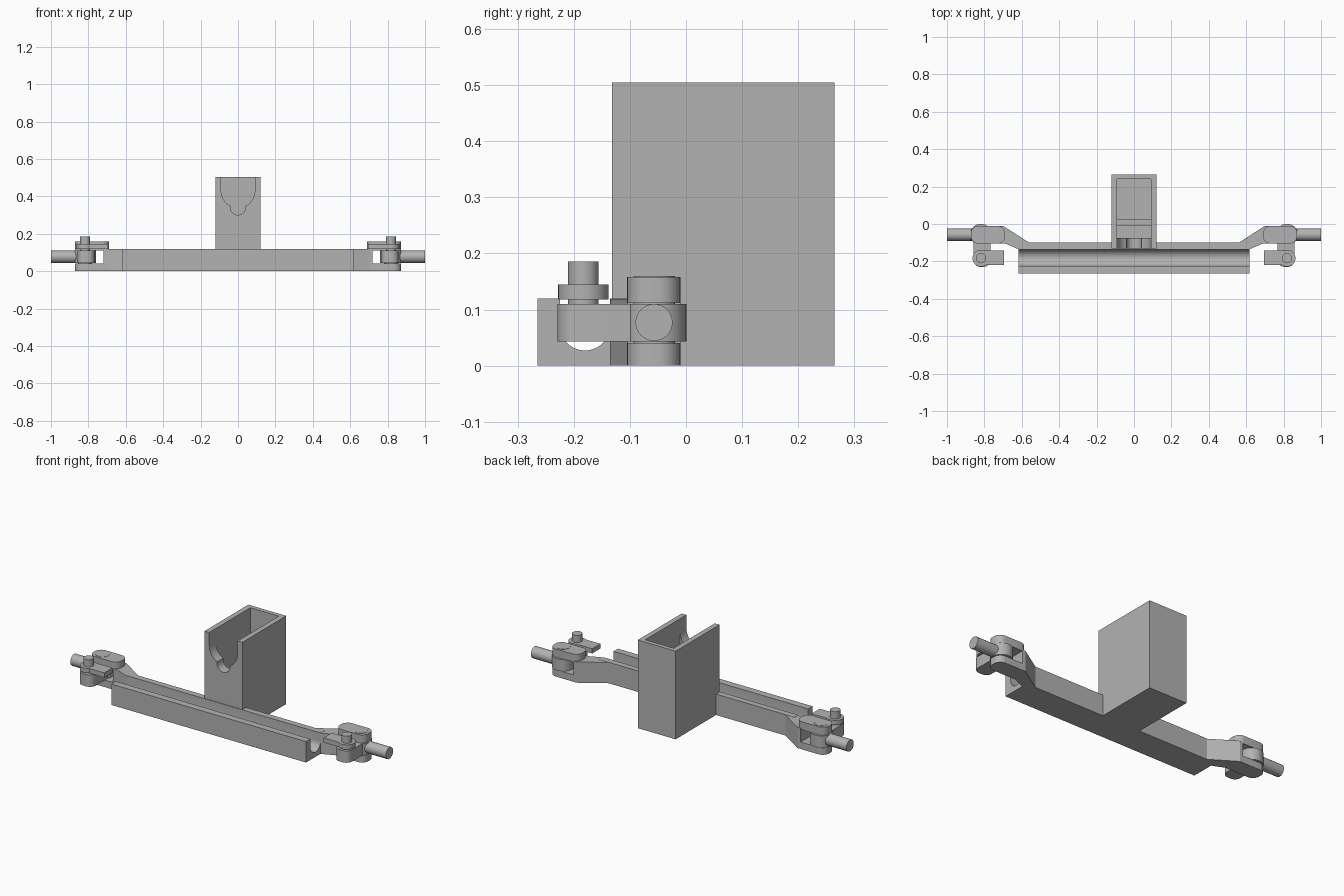
import bpy, bmesh, math
from mathutils import Matrix

if "Cube" in bpy.data.objects:
    bpy.data.objects.remove(bpy.data.objects["Cube"])

grey = bpy.data.materials.new("plain grey")
grey.diffuse_color = (0.45, 0.45, 0.45, 1)
grey.use_nodes = True
grey.node_tree.nodes["Principled BSDF"].inputs["Base Color"].default_value = grey.diffuse_color


def finish(name, bm, smooth=True):
    bmesh.ops.recalc_face_normals(bm, faces=bm.faces)
    me = bpy.data.meshes.new(name)
    bm.to_mesh(me)
    bm.free()
    me.materials.append(grey)
    ob = bpy.data.objects.new(name, me)
    bpy.context.collection.objects.link(ob)
    if smooth:
        bpy.ops.object.select_all(action='DESELECT')
        ob.select_set(True)
        bpy.context.view_layer.objects.active = ob
        bpy.ops.object.shade_smooth_by_angle(angle=math.radians(30))
    return ob


def prism(name, pts, lo, hi, axis='z'):
    """Extrude a closed outline along an axis: (x,y) for z, (y,z) for x, (x,z) for y."""
    place = {'z': lambda a, b, t: (a, b, t),
             'x': lambda a, b, t: (t, a, b),
             'y': lambda a, b, t: (a, t, b)}[axis]
    bm = bmesh.new()
    face = bm.faces.new([bm.verts.new(place(a, b, lo)) for a, b in pts])
    ext = bmesh.ops.extrude_face_region(bm, geom=[face])
    step = place(0, 0, hi - lo)
    bmesh.ops.translate(bm, vec=step, verts=[v for v in ext['geom'] if isinstance(v, bmesh.types.BMVert)])
    return finish(name, bm)


def arc(cx, cy, r, a0, a1, n=16):
    return [(cx + r * math.cos(math.radians(a0 + (a1 - a0) * i / n)),
             cy + r * math.sin(math.radians(a0 + (a1 - a0) * i / n))) for i in range(n + 1)]


def rect(x0, x1, y0, y1):
    return [(x0, y0), (x1, y0), (x1, y1), (x0, y1)]


def rounded(x0, x1, y0, y1, r):
    return (arc(x1 - r, y0 + r, r, -90, 0, 8) + arc(x1 - r, y1 - r, r, 0, 90, 8)
            + arc(x0 + r, y1 - r, r, 90, 180, 8) + arc(x0 + r, y0 + r, r, 180, 270, 8))


def disc(name, x, y, r, lo, hi):
    return prism(name, arc(x, y, r, 0, 360 - 360 / 32, 31), lo, hi)


# Long beam with a round-bottomed trough along its length
trough = [(-0.225, 0.12)] + arc(-0.18, 0.072, 0.045, 180, 360) + [(-0.135, 0.12)]
prism("trough_beam", [(-0.265, 0), (-0.265, 0.12)] + trough
      + [(-0.10, 0.12), (-0.10, 0)], -0.617, 0.617, 'x')

# Upright holder: three walls, floor and slotted front
prism("holder_walls", [(-0.12, -0.075), (-0.09, -0.075), (-0.09, 0.24), (0.09, 0.24),
                       (0.09, -0.075), (0.12, -0.075), (0.12, 0.265), (-0.12, 0.265)], 0, 0.505)
prism("holder_floor", rect(-0.09, 0.09, -0.075, 0.24), 0, 0.03)
prism("holder_rib", rect(-0.09, 0.09, -0.01, 0.025), 0.03, 0.07)
slot = ([(-0.09, 0.505)] + arc(0, 0.43, 0.09, 180, 243, 10)
        + arc(0, 0.342, 0.041, 180, 360, 16) + arc(0, 0.43, 0.09, 297, 360, 10) + [(0.09, 0.505)])
prism("holder_front", [(-0.12, 0), (-0.12, 0.505)] + slot
      + [(0.12, 0.505), (0.12, 0)], -0.132, -0.075, 'y')

# Hinged clamp assembly on the right end, mirrored to the left
PX, PY, LY = 0.818, -0.057, -0.183
parts = [
    prism("arm", [(0.56, -0.10), (0.60, -0.135), (0.617, -0.135), (0.69, -0.104),
                  (0.72, -0.104), (0.72, -0.01), (0.70, -0.01)], 0, 0.119),
    prism("clevis_lower", rect(0.70, 0.75, -0.105, -0.01)
          + [], 0, 0.04),
    prism("clevis_lower_tip", rounded(0.69, 0.872, -0.105, -0.01, 0.04), 0, 0.04),
    prism("clevis_upper", rounded(0.69, 0.872, -0.105, -0.01, 0.04), 0.112, 0.158),
    disc("hinge_pin", PX, PY, 0.037, 0.0, 0.1595),
    disc("link_eye", PX, PY, 0.058, 0.043, 0.11),
    prism("link_body", rounded(0.767, 0.858, -0.229, PY, 0.035), 0.043, 0.11),
    disc("knob_post", PX, LY, 0.027, 0.11, 0.186),
    disc("latch_hub", PX, LY, 0.045, 0.118, 0.145),
    prism("latch_plate", rect(0.695, PX, -0.218, -0.143), 0.118, 0.145),
    prism("handle_rod", arc(PY, 0.077, 0.033, 0, 360 - 360 / 32, 31), PX, 1.0, 'x'),
]
for ob in parts:
    bm = bmesh.new()
    bm.from_mesh(ob.data)
    bmesh.ops.transform(bm, matrix=Matrix.Scale(-1, 4, (1, 0, 0)), verts=bm.verts)
    finish(ob.name + "_left", bm)
    ob.name += "_right"
